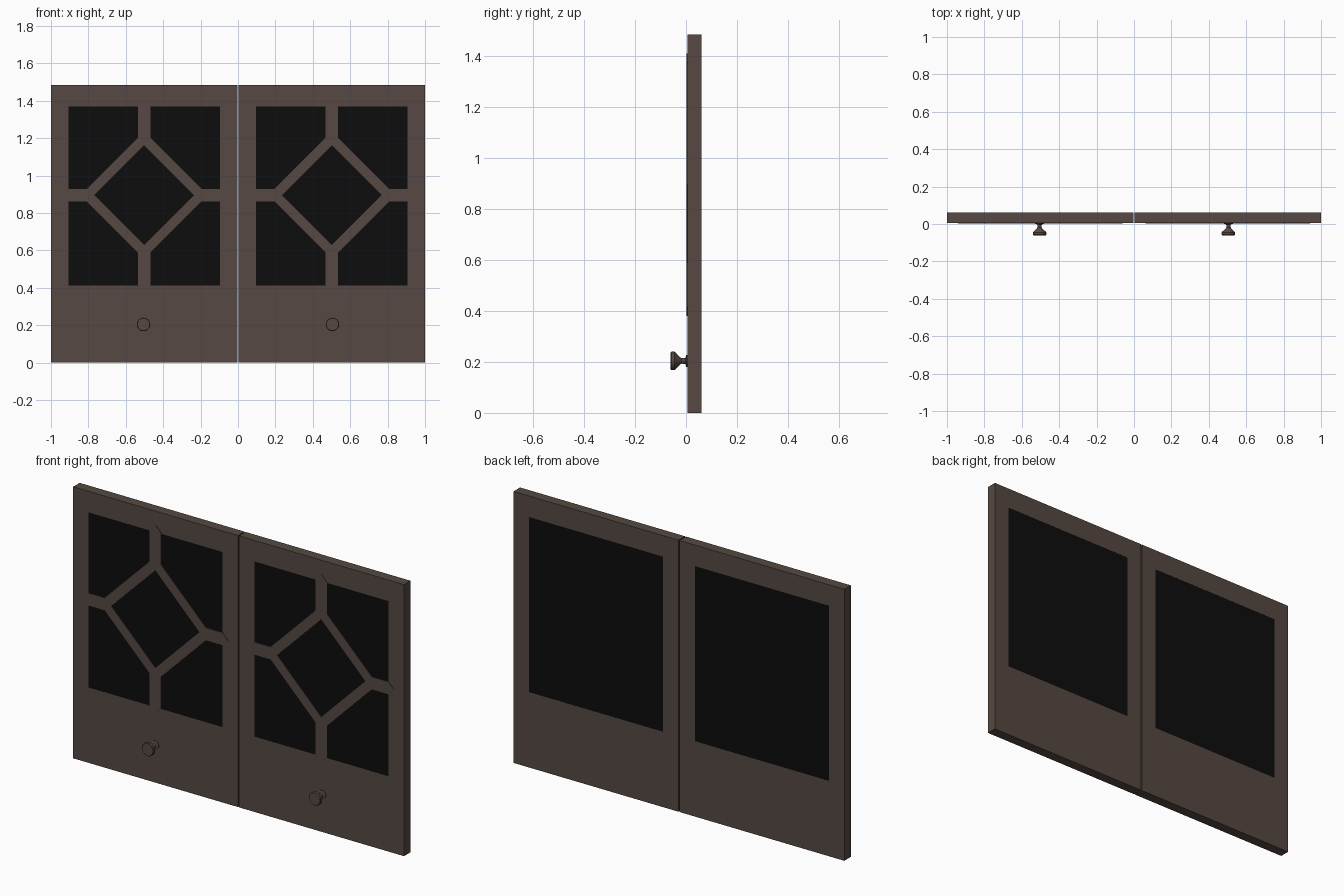
import bpy, bmesh, math

if "Cube" in bpy.data.objects:
    bpy.data.objects.remove(bpy.data.objects["Cube"])


def material(name, rgb):
    m = bpy.data.materials.new(name)
    m.diffuse_color = (*rgb, 1)
    m.use_nodes = True
    m.node_tree.nodes["Principled BSDF"].inputs["Base Color"].default_value = m.diffuse_color
    return m


WOOD = material("dark_brown_wood", (0.092, 0.066, 0.054))
GLASS = material("black_glass", (0.004, 0.004, 0.004))

FRONT, BACK, HEIGHT = 0.005, 0.061, 1.484
CZ = 0.895          # height of the lattice centre


def finish(bm, name, mat):
    bmesh.ops.recalc_face_normals(bm, faces=bm.faces)
    me = bpy.data.meshes.new(name)
    bm.to_mesh(me)
    bm.free()
    me.materials.append(mat)
    ob = bpy.data.objects.new(name, me)
    bpy.context.collection.objects.link(ob)
    return ob


def prism(bm, pts, y0, y1):
    """Extrude an x-z outline along y."""
    a = [bm.verts.new((x, y0, z)) for x, z in pts]
    b = [bm.verts.new((x, y1, z)) for x, z in pts]
    bm.faces.new(a)
    bm.faces.new(b[::-1])
    for i in range(len(pts)):
        j = (i + 1) % len(pts)
        bm.faces.new((a[i], b[i], b[j], a[j]))


def ring(bm, outer, inner, y0, y1):
    """Closed frame between two x-z outlines."""
    loops = [[bm.verts.new((x, y, z)) for x, z in pts]
             for pts, y in ((outer, y0), (inner, y0), (inner, y1), (outer, y1))]
    n = len(outer)
    for k in range(4):
        p, q = loops[k], loops[(k + 1) % 4]
        for i in range(n):
            j = (i + 1) % n
            bm.faces.new((p[i], p[j], q[j], q[i]))


def rect(x0, x1, z0, z1):
    return [(x0, z0), (x1, z0), (x1, z1), (x0, z1)]


def diamond(cx, r):
    return [(cx, CZ - r), (cx + r, CZ), (cx, CZ + r), (cx - r, CZ)]


for side, label in ((-1, "left"), (1, "right")):
    cx = side * 0.5015
    window = rect(cx - 0.405, cx + 0.405, 0.412, 1.369)

    # door panel with its window opening
    bm = bmesh.new()
    ring(bm, rect(cx - 0.4985, cx + 0.4985, 0, HEIGHT), window, FRONT, BACK)
    finish(bm, label + "_door_frame", WOOD)

    # glass filling the opening
    bm = bmesh.new()
    prism(bm, window, FRONT + 0.0003, BACK - 0.0003)
    finish(bm, label + "_glass", GLASS)

    # lattice: diamond plus four arms with pointed ends
    bm = bmesh.new()
    y0, y1 = 0.0025, 0.03
    ring(bm, diamond(cx, 0.34), diamond(cx, 0.267), y0, y1)
    w = 0.034
    for k in range(4):
        c, s = [(1, 0), (0, 1), (-1, 0), (0, -1)][k]
        end = 0.405 if k % 2 == 0 else 0.479
        arm = [(0.34, 0), (0.34 - w, w), (end, w), (end + 0.035, 0),
               (end, -w), (0.34 - w, -w)]
        prism(bm, [(cx + u * c - v * s, CZ + u * s + v * c) for u, v in arm], y0, y1)
    finish(bm, label + "_lattice", WOOD)

    # turned knob: (radius, y) profile spun about the y axis
    profile = [(0.024, 0.007), (0.024, 0.001), (0.012, -0.003), (0.011, -0.018),
               (0.016, -0.025), (0.033, -0.041), (0.036, -0.045),
               (0.036, -0.057), (0.033, -0.061)]
    bm = bmesh.new()
    n = 32
    rows = [[bm.verts.new((side * 0.505 + r * math.cos(2 * math.pi * i / n), y,
                           0.204 + r * math.sin(2 * math.pi * i / n)))
             for i in range(n)] for r, y in profile]
    for p, q in zip(rows, rows[1:]):
        for i in range(n):
            j = (i + 1) % n
            bm.faces.new((p[i], p[j], q[j], q[i]))
    bm.faces.new(rows[0])
    bm.faces.new(rows[-1])
    knob = finish(bm, label + "_knob", WOOD)
    bpy.ops.object.select_all(action='DESELECT')
    knob.select_set(True)
    bpy.context.view_layer.objects.active = knob
    bpy.ops.object.shade_smooth_by_angle(angle=math.radians(35))
